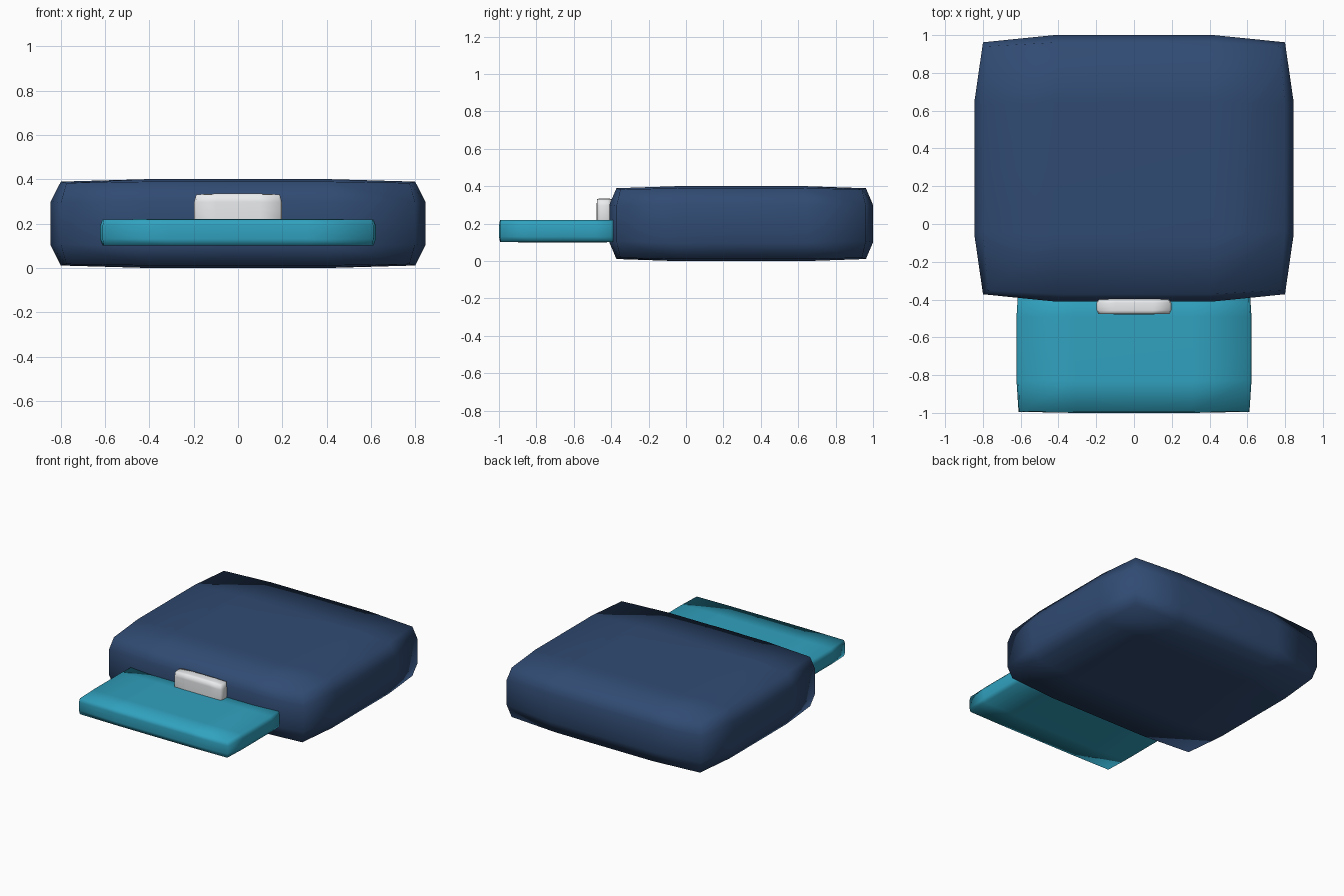
import bpy, bmesh

if "Cube" in bpy.data.objects:
    bpy.data.objects.remove(bpy.data.objects["Cube"])


def paint(name, rgb):
    mat = bpy.data.materials.new(name)
    mat.diffuse_color = (*rgb, 1)
    mat.use_nodes = True
    mat.node_tree.nodes["Principled BSDF"].inputs["Base Color"].default_value = mat.diffuse_color
    return mat


def cushion(name, center, half, power, mat):
    """Box with four segments per side, its edges eased in by a superellipsoid norm."""
    bm = bmesh.new()
    bmesh.ops.create_cube(bm, size=2)
    bmesh.ops.subdivide_edges(bm, edges=bm.edges[:], cuts=3, use_grid_fill=True)
    for v in bm.verts:
        scale = sum(abs(c) ** power for c in v.co) ** (-1 / power)
        v.co = [center[i] + half[i] * v.co[i] * scale for i in range(3)]
    for f in bm.faces:
        f.smooth = True
    mesh = bpy.data.meshes.new(name)
    bm.to_mesh(mesh)
    bm.free()
    mesh.materials.append(mat)
    obj = bpy.data.objects.new(name, mesh)
    bpy.context.collection.objects.link(obj)
    return obj


navy = paint("navy", (0.03, 0.07, 0.17))
teal = paint("teal", (0.03, 0.36, 0.52))
white = paint("white", (0.82, 0.84, 0.85))

# Main body
cushion("body", (0, 0.295, 0.2), (0.845, 0.705, 0.2), 12.5, navy)
# Flat tray sliding out of the front
cushion("front_tray", (0, -0.66, 0.16), (0.622, 0.34, 0.06), 40, teal)
# Small latch above the tray
cushion("latch", (0, -0.437, 0.26), (0.198, 0.041, 0.075), 14, white)
